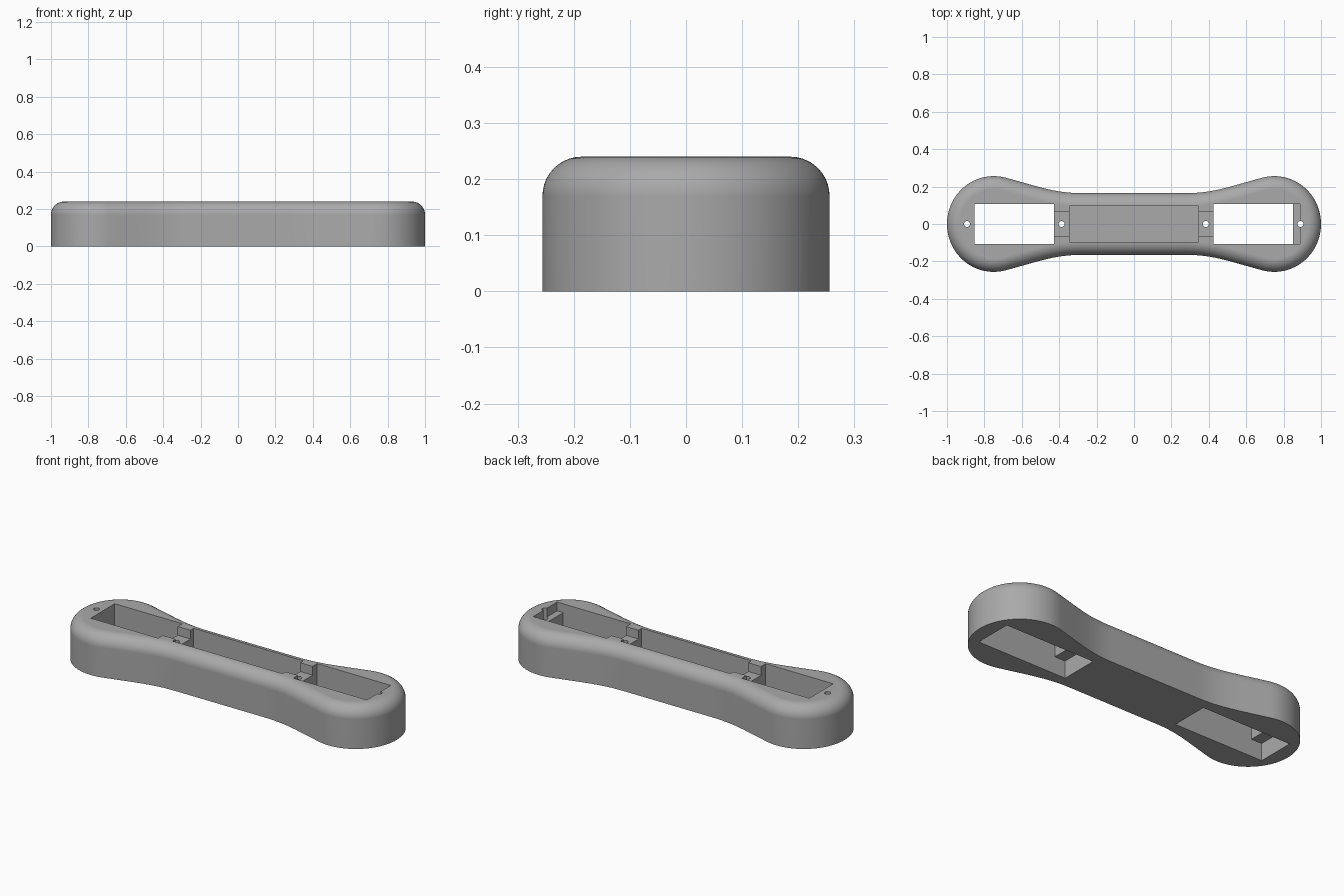
import bpy, bmesh, math
from mathutils import Vector

if "Cube" in bpy.data.objects:
    bpy.data.objects.remove(bpy.data.objects["Cube"])

H, R = 0.24, 0.07          # body height, rounded top edge radius

grey = bpy.data.materials.new("grey plastic")
grey.diffuse_color = (0.40, 0.40, 0.40, 1)
grey.use_nodes = True
grey.node_tree.nodes["Principled BSDF"].inputs["Base Color"].default_value = grey.diffuse_color


def quarter_outline():
    """Right end cap, then an S-curve into the straight waist (y > 0)."""
    pts = []
    for i in range(25):
        a = math.radians(105 * i / 24)
        pts.append(Vector((0.75 + 0.25 * math.cos(a), 0.256 * math.sin(a))))
    b = [pts[-1], Vector((0.50, 0.197)), Vector((0.42, 0.165)), Vector((0.28, 0.165))]
    for i in range(1, 13):
        t = i / 12
        s = 1 - t
        pts.append(b[0] * s**3 + b[1] * 3 * s * s * t + b[2] * 3 * s * t * t + b[3] * t**3)
    return pts


# Full outline by mirroring the quarter
q = quarter_outline()
half = q + [Vector((-p.x, p.y)) for p in reversed(q)]
outline = half + [Vector((p.x, -p.y)) for p in reversed(half[1:-1])]
n = len(outline)
normals = []
for i in range(n):
    d = (outline[(i + 1) % n] - outline[i - 1]).normalized()
    normals.append(Vector((d.y, -d.x)))

# Body: stacked rings with a rounded top edge
bm = bmesh.new()
levels = [(0, 0)]
for i in range(11):
    a = math.pi / 2 * i / 10
    levels.append((R * (1 - math.cos(a)), H - R + R * math.sin(a)))
rings = []
for inset, z in levels:
    rings.append([bm.verts.new((*(p - m * inset), z)) for p, m in zip(outline, normals)])
for lo, hi in zip(rings, rings[1:]):
    for i in range(n):
        j = (i + 1) % n
        bm.faces.new((lo[i], lo[j], hi[j], hi[i]))
bm.faces.new(list(reversed(rings[0])))
bm.faces.new(rings[-1])
me = bpy.data.meshes.new("body")
bm.to_mesh(me)
bm.free()
body = bpy.data.objects.new("body", me)
bpy.context.collection.objects.link(body)
me.materials.append(grey)


def cut(tool):
    """Subtract a tool from the body and remove it."""
    tool.data.materials.append(grey)
    mod = body.modifiers.new("cut", 'BOOLEAN')
    mod.operation, mod.solver, mod.object = 'DIFFERENCE', 'EXACT', tool
    bpy.context.view_layer.objects.active = body
    bpy.ops.object.modifier_apply(modifier=mod.name)
    bpy.data.objects.remove(tool)


def cut_box(x0, x1, w, z0, z1):
    bpy.ops.mesh.primitive_cube_add(size=1, location=((x0 + x1) / 2, 0, (z0 + z1) / 2))
    tool = bpy.context.object
    tool.scale = (x1 - x0, 2 * w, z1 - z0)
    cut(tool)


# Central tray
cut_box(-0.346, 0.346, 0.095, 0.10, 0.4)
for cx in (-0.64, 0.637):
    s = math.copysign(1, cx)
    cut_box(cx - 0.213, cx + 0.213, 0.108, -0.1, 0.4)     # through opening
    cut_box(cx - 0.28, cx + 0.28, 0.108, -0.1, 0.098)     # wider recess underneath
    cut_box(*sorted((s * 0.33, s * 0.44)), 0.067, 0.19, 0.4)  # channel to the tray
# Shallow ledge at the right end
cut_box(0.80, 0.888, 0.108, 0.19, 0.4)
# Screw holes
for x in (-0.893, -0.387, 0.384, 0.89):
    bpy.ops.mesh.primitive_cylinder_add(vertices=24, radius=0.016, depth=0.3, location=(x, 0, 0.2))
    cut(bpy.context.object)

# Smooth shading with crisp cut edges
bpy.ops.object.select_all(action='DESELECT')
body.select_set(True)
bpy.context.view_layer.objects.active = body
bpy.ops.object.shade_smooth_by_angle(angle=math.radians(30))
wn = body.modifiers.new("weighted normals", 'WEIGHTED_NORMAL')
wn.keep_sharp = True
